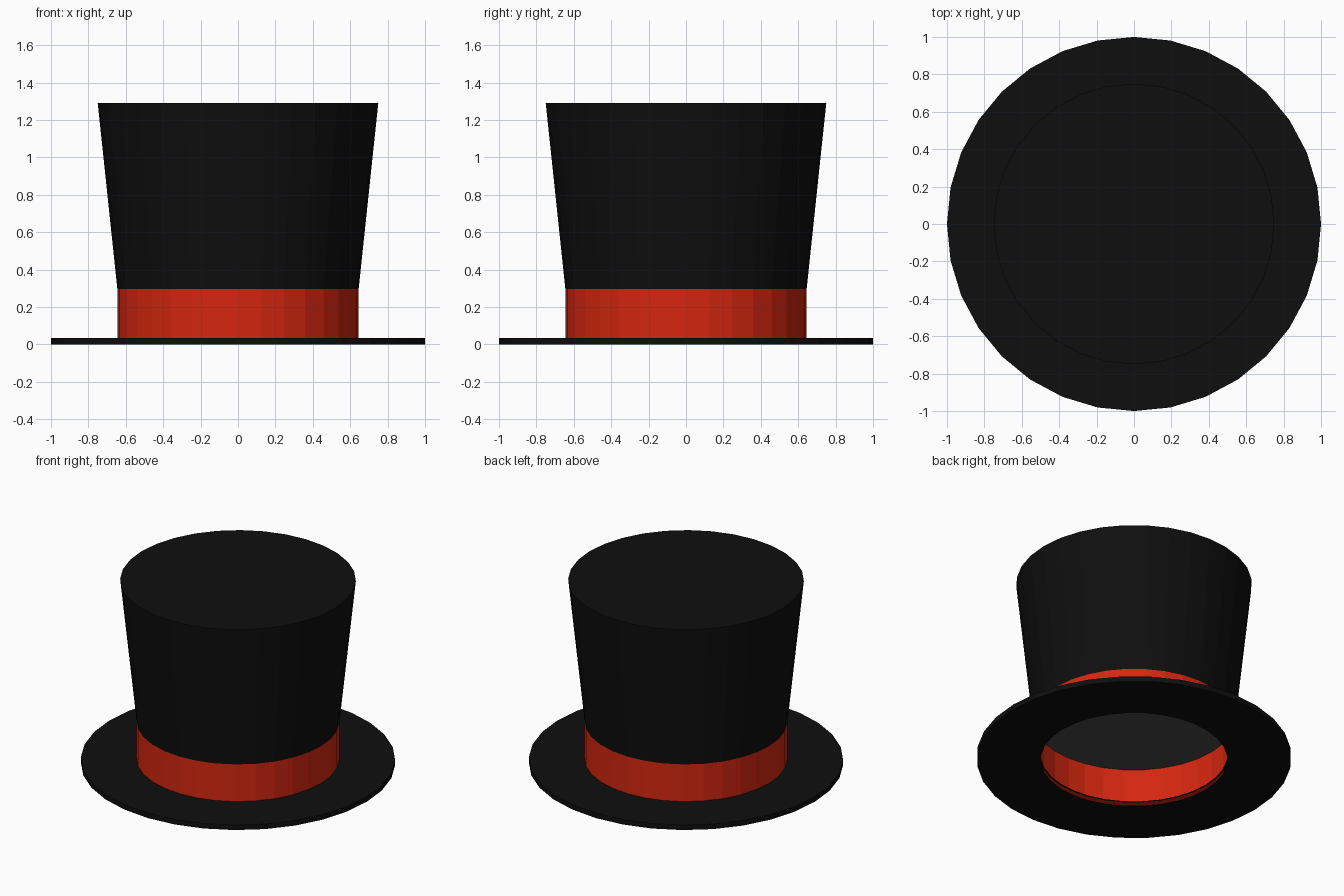
import bpy, bmesh
from math import cos, sin, tau

SIDES = 32

cube = bpy.data.objects.get("Cube")
if cube:
    bpy.data.objects.remove(cube)


def material(name, color):
    mat = bpy.data.materials.new(name)
    mat.use_nodes = True
    mat.diffuse_color = (*color, 1)
    mat.node_tree.nodes["Principled BSDF"].inputs["Base Color"].default_value = (*color, 1)
    return mat


black = material("black felt", (0.0045, 0.0045, 0.0045))
red = material("red ribbon", (0.66, 0.02, 0.005))
grey = material("grey lining", (0.065, 0.065, 0.065))


def lathe(name, profile, mats, cap_start=False, cap_end=False):
    """Spin (radius, height) points about z; a bottom-to-top profile faces outward."""
    bm = bmesh.new()
    rings = [[bm.verts.new((r * cos(tau * i / SIDES), r * sin(tau * i / SIDES), z))
              for i in range(SIDES)] for r, z in profile]
    for low, high in zip(rings, rings[1:]):
        for i in range(SIDES):
            j = (i + 1) % SIDES
            bm.faces.new((low[i], low[j], high[j], high[i]))
    if cap_start:
        bm.faces.new(rings[0][::-1]).material_index = len(mats) - 1
    if cap_end:
        bm.faces.new(rings[-1])
    mesh = bpy.data.meshes.new(name)
    bm.to_mesh(mesh)
    bm.free()
    for mat in mats:
        mesh.materials.append(mat)
    obj = bpy.data.objects.new(name, mesh)
    bpy.context.collection.objects.link(obj)
    return obj


# Flat brim with an open head hole
lathe("brim", [(0.594, 0), (1, 0), (1, 0.035), (0.594, 0.035)], [black])

# Ribbon band with a small inward lip at its foot
lathe("band", [(0.605, 0.033), (0.645, 0.033), (0.645, 0.295)], [red])

# Flared crown, closed at the top and lined underneath
lathe("crown", [(0.645, 0.295), (0.75, 1.29)], [black, grey], cap_start=True, cap_end=True)
